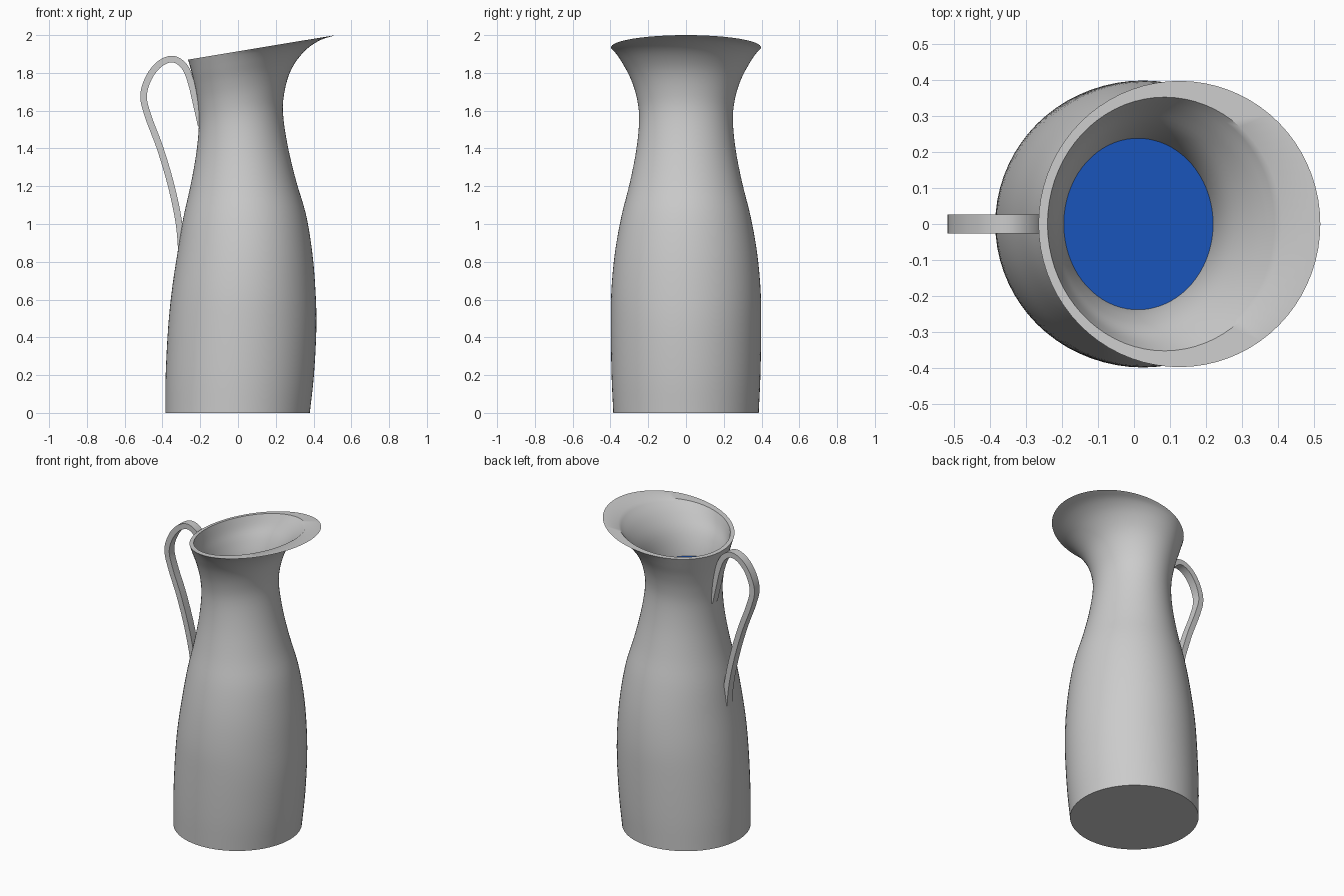
import bpy, bmesh, math
from mathutils import Vector

if "Cube" in bpy.data.objects:
    bpy.data.objects.remove(bpy.data.objects["Cube"])

SEG = 72
WALL = 0.02


def smooth_path(points, steps):
    """Catmull-Rom interpolation through tuples of any length."""
    pts = [Vector(p) for p in points]
    pts = [2 * pts[0] - pts[1]] + pts + [2 * pts[-1] - pts[-2]]
    out = []
    for i in range(1, len(pts) - 2):
        a, b, c, d = pts[i - 1:i + 3]
        for k in range(steps):
            t = k / steps
            out.append(0.5 * (2 * b + (c - a) * t + (2 * a - 5 * b + 4 * c - d) * t ** 2
                              + (3 * b - a - 3 * c + d) * t ** 3))
    return out + [pts[-2]]


def oval(s):
    """Tilted ellipse from (left x, left z, right x, right z, half depth)."""
    xl, zl, xr, zr, hy = s
    ring = []
    for i in range(SEG):
        a = 2 * math.pi * i / SEG
        f = 0.5 + 0.5 * math.cos(a)
        ring.append((xl + (xr - xl) * f, hy * math.sin(a), zl + (zr - zl) * f))
    return ring


def loft(name, rings, angle=40):
    """Skin a list of rings and cap both ends."""
    bm = bmesh.new()
    loops = [[bm.verts.new(p) for p in r] for r in rings]
    n = len(loops[0])
    for lo, hi in zip(loops, loops[1:]):
        for i in range(n):
            j = (i + 1) % n
            bm.faces.new((lo[i], lo[j], hi[j], hi[i]))
    bm.faces.new(loops[0][::-1])
    if len(loops) > 1:
        bm.faces.new(loops[-1])
    bmesh.ops.recalc_face_normals(bm, faces=bm.faces)
    me = bpy.data.meshes.new(name)
    bm.to_mesh(me)
    bm.free()
    ob = bpy.data.objects.new(name, me)
    bpy.context.collection.objects.link(ob)
    bpy.ops.object.select_all(action='DESELECT')
    ob.select_set(True)
    bpy.context.view_layer.objects.active = ob
    bpy.ops.object.shade_smooth_by_angle(angle=math.radians(angle))
    return ob


# Jug body: outer wall up to the slanted lip, then the inner wall back down
outer = [
    (-.385, 0, .38, 0, .385), (-.383, .2, .402, .2, .394),
    (-.37, .45, .415, .45, .398), (-.35, .65, .41, .65, .395),
    (-.32, .85, .393, .85, .376), (-.29, 1.03, .36, 1.05, .342),
    (-.25, 1.21, .307, 1.23, .297), (-.22, 1.38, .262, 1.42, .262),
    (-.207, 1.53, .238, 1.59, .248), (-.213, 1.64, .248, 1.71, .262),
    (-.228, 1.73, .283, 1.82, .295), (-.245, 1.80, .35, 1.913, .338),
    (-.257, 1.845, .43, 1.971, .372), (-.265, 1.87, .517, 2.0, .397),
]
inner = [(a + WALL, b, c - WALL, d, e - WALL) for a, b, c, d, e in outer[:-2]]
inner[0] = inner[0][:1] + (.03,) + inner[0][2:3] + (.03,) + inner[0][4:]
inner.append((-.24, 1.874, .41, 1.982, .352))
sections = smooth_path(outer, 4) + smooth_path(inner, 4)[::-1]
loft("jug_body", [oval(s) for s in sections])

# Water surface in the neck
water = loft("water", [oval((-.205, 1.65, .222, 1.65, .24)),
                       oval((-.205, 1.655, .222, 1.655, .24))])
blue = bpy.data.materials.new("water_blue")
blue.diffuse_color = (0.01, 0.09, 0.5, 1)
blue.use_nodes = True
blue.node_tree.nodes["Principled BSDF"].inputs["Base Color"].default_value = blue.diffuse_color
water.data.materials.append(blue)

# Handle: flat strap swept along a looping path
path = smooth_path([
    (-.195, 1.52), (-.222, 1.64), (-.25, 1.755), (-.285, 1.835), (-.345, 1.873),
    (-.415, 1.847), (-.472, 1.775), (-.50, 1.675), (-.472, 1.56), (-.412, 1.40),
    (-.353, 1.2), (-.312, 1.0), (-.297, .82)], 6)
rings = []
for i, p in enumerate(path):
    t = (path[min(i + 1, len(path) - 1)] - path[max(i - 1, 0)]).normalized()
    n = Vector((-t.y, t.x)) * 0.0175
    rings.append([(p.x + s * n.x, y, p.y + s * n.y)
                  for s, y in ((1, -.027), (1, .027), (-1, .027), (-1, -.027))])
loft("handle", rings)
